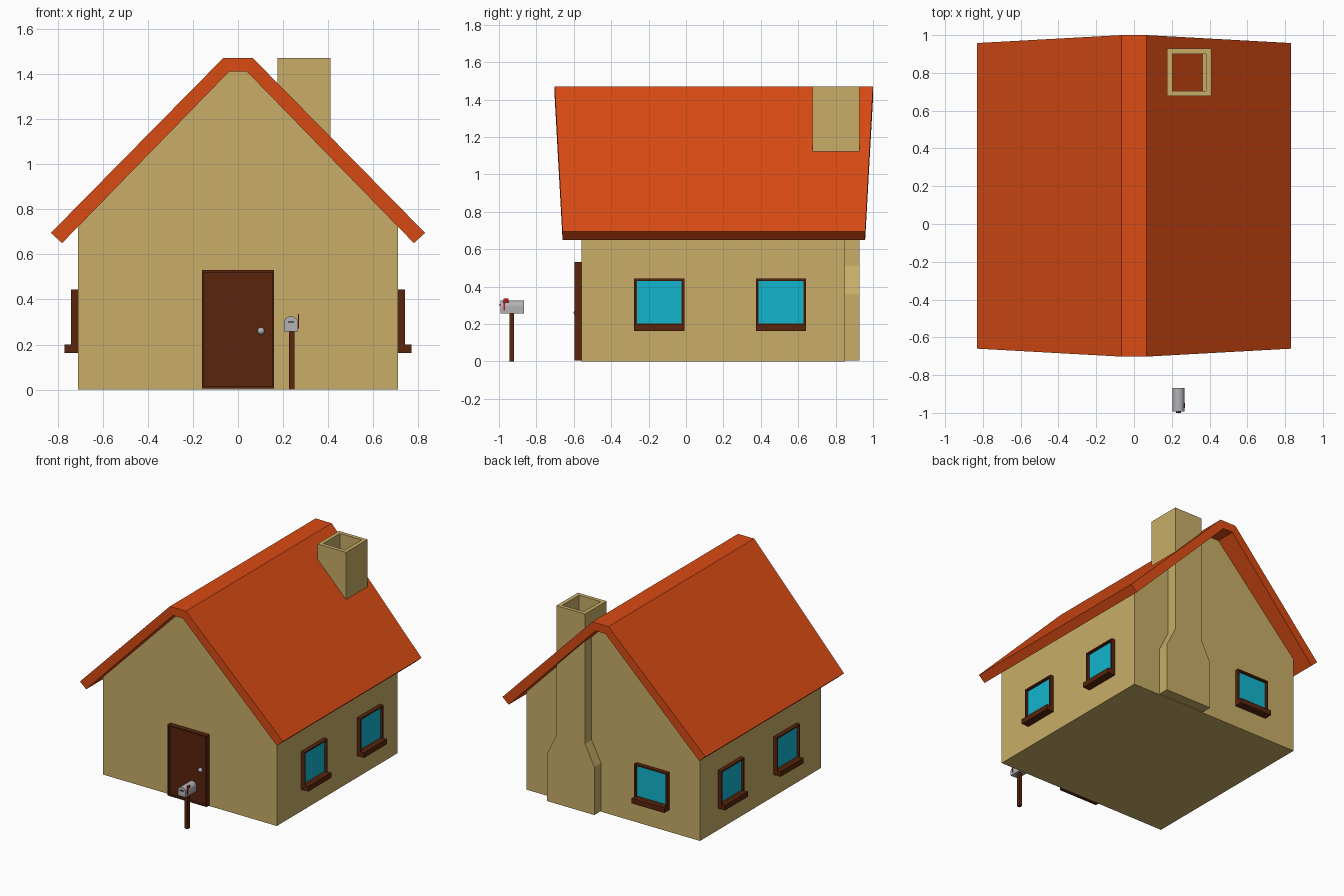
import bpy, bmesh, math
from mathutils import Matrix

if "Cube" in bpy.data.objects:
    bpy.data.objects.remove(bpy.data.objects["Cube"])


def material(name, r, g, b):
    m = bpy.data.materials.new(name)
    m.diffuse_color = (r, g, b, 1)
    m.use_nodes = True
    m.node_tree.nodes["Principled BSDF"].inputs["Base Color"].default_value = m.diffuse_color
    return m


WALL = material("plaster", 0.58, 0.42, 0.135)
ROOF = material("roof_orange", 0.70, 0.07, 0.007)
WOOD = material("dark_wood", 0.10, 0.018, 0.004)
GLASS = material("glass", 0.006, 0.46, 0.61)
RED = material("flag_red", 0.5, 0.01, 0.01)
DARK = material("black_metal", 0.02, 0.02, 0.02)
METAL = material("light_metal", 0.45, 0.45, 0.47)


def finish(name, bm, mat, matrix=None):
    bmesh.ops.recalc_face_normals(bm, faces=bm.faces)
    me = bpy.data.meshes.new(name)
    bm.to_mesh(me)
    bm.free()
    me.materials.append(mat)
    ob = bpy.data.objects.new(name, me)
    bpy.context.collection.objects.link(ob)
    if matrix:
        ob.matrix_world = matrix
    return ob


def prism_bm(pts, y0, y1):
    """Extrude an (x, z) outline from y0 to y1."""
    bm = bmesh.new()
    a = [bm.verts.new((x, y0, z)) for x, z in pts]
    b = [bm.verts.new((x, y1, z)) for x, z in pts]
    bm.faces.new(a)
    bm.faces.new(b[::-1])
    for i in range(len(pts)):
        j = (i + 1) % len(pts)
        bm.faces.new((a[i], b[i], b[j], a[j]))
    bmesh.ops.recalc_face_normals(bm, faces=bm.faces)
    return bm


def prism(name, pts, y0, y1, mat, matrix=None):
    return finish(name, prism_bm(pts, y0, y1), mat, matrix)


def rect(x0, x1, z0, z1):
    return [(x0, z0), (x1, z0), (x1, z1), (x0, z1)]


def recess(bm, direction, border, depth):
    """Inset the face pointing along direction and sink it straight in."""
    f = max(bm.faces, key=lambda p: p.calc_center_median()[direction[0]] * direction[1])
    n = f.normal.copy()
    bmesh.ops.inset_region(bm, faces=[f], thickness=border)
    new = bmesh.ops.extrude_discrete_faces(bm, faces=[f])["faces"][0]
    bmesh.ops.translate(bm, verts=new.verts, vec=-n * depth)


# House body with gables reaching just into the roof
prism("house_walls", [(-0.71, 0), (0.71, 0), (0.71, 0.73), (0.045, 1.415),
                      (-0.045, 1.415), (-0.71, 0.73)], -0.56, 0.85, WALL)

# Roof: four cross-sections lofted over the ridge, overhanging more at the top
bm = bmesh.new()
rings = []
for x, z, xi, zi, yf, yb in [(0.83, 0.695, 0.78, 0.65, -0.66, 0.958),
                             (0.066, 1.47, 0.04, 1.41, -0.702, 1.0)]:
    rings.append((x, z, xi, zi, yf, yb))
rings += [(-x, z, -xi, zi, yf, yb) for x, z, xi, zi, yf, yb in rings[::-1]]
loops = [[bm.verts.new(p) for p in ((x, yf, z), (x, yb, z), (xi, yb, zi), (xi, yf, zi))]
         for x, z, xi, zi, yf, yb in rings]
for a, b in zip(loops, loops[1:]):
    for i in range(4):
        j = (i + 1) % 4
        bm.faces.new((a[i], a[j], b[j], b[i]))
bm.faces.new(loops[0])
bm.faces.new(loops[-1])
finish("roof", bm, ROOF)

# Chimney with a wide foot, sloped shoulders and an open flue
bm = prism_bm([(0.10, 0.005), (0.485, 0.005), (0.485, 0.36), (0.41, 0.51),
               (0.41, 1.47), (0.176, 1.47), (0.176, 0.51), (0.10, 0.36)], 0.677, 0.928)
recess(bm, (2, 1), 0.04, 0.3)
finish("chimney", bm, WALL)


# Windows: recessed frame, glass pane and sill, built facing -y then turned
def window(name, x, y, angle):
    m = Matrix.Translation((x, y, 0)) @ Matrix.Rotation(math.radians(angle), 4, 'Z')
    bm = prism_bm(rect(-0.134, 0.134, 0.19, 0.443), -0.03, 0.005)
    recess(bm, (1, -1), 0.015, 0.02)
    finish(name + "_frame", bm, WOOD, m)
    prism(name + "_glass", rect(-0.12, 0.12, 0.203, 0.429), -0.014, -0.005, GLASS, m)
    prism(name + "_sill", rect(-0.134, 0.134, 0.162, 0.20), -0.059, 0.005, WOOD, m)


for side, label in ((1, "right"), (-1, "left")):
    window(label + "_front_window", 0.71 * side, -0.143, 90 * side)
    window(label + "_back_window", 0.71 * side, 0.508, 90 * side)
window("rear_window", -0.325, 0.85, 180)

# Door with recessed panel and knob
bm = prism_bm(rect(-0.16, 0.16, 0.006, 0.53), -0.595, -0.555)
recess(bm, (1, -1), 0.014, 0.015)
finish("door", bm, WOOD)
bm = bmesh.new()
bmesh.ops.create_uvsphere(bm, u_segments=16, v_segments=10, radius=0.016,
                          matrix=Matrix.Translation((0.102, -0.585, 0.26)))
for f in bm.faces:
    f.smooth = True
finish("door_knob", bm, METAL)

# Mailbox: post, arched box, latch and flag
prism("mailbox_post", rect(0.226, 0.25, 0, 0.26), -0.945, -0.92, WOOD)
arch = [(0.235 + 0.032 * math.cos(math.pi * i / 12), 0.293 + 0.032 * math.sin(math.pi * i / 12))
        for i in range(13)]
bm = prism_bm([(0.203, 0.257), (0.267, 0.257)] + arch, -0.993, -0.867)
for f in bm.faces:
    f.smooth = abs(f.normal.y) < 0.5 and f.normal.z > 0.1
for e in bm.edges:
    e.smooth = e.calc_face_angle(0) < math.radians(35)
finish("mailbox_box", bm, METAL)
prism("mailbox_latch", rect(0.222, 0.248, 0.298, 0.303), -1.0, -0.99, DARK)
prism("flag_arm", rect(0.266, 0.271, 0.272, 0.335), -0.975, -0.967, RED)
prism("flag_head", rect(0.266, 0.271, 0.313, 0.335), -0.975, -0.948, RED)
